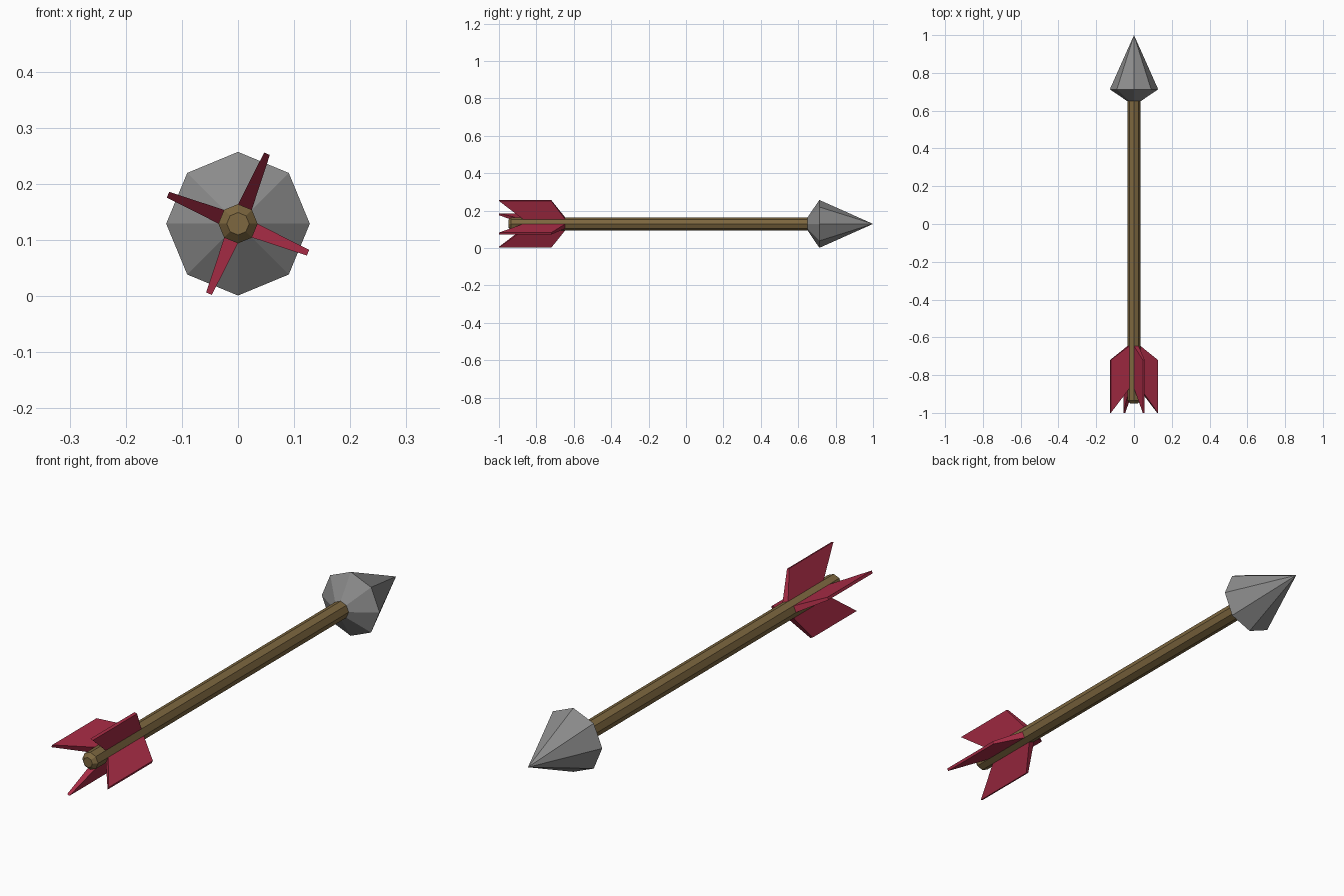
import bpy, bmesh, math

if "Cube" in bpy.data.objects:
    bpy.data.objects.remove(bpy.data.objects["Cube"])

CZ = 0.129      # height of the arrow axis
SIDES = 8


def material(name, rgb):
    m = bpy.data.materials.new(name)
    m.diffuse_color = (*rgb, 1)
    m.use_nodes = True
    m.node_tree.nodes["Principled BSDF"].inputs["Base Color"].default_value = m.diffuse_color
    return m


def finish(name, bm, mat):
    bmesh.ops.recalc_face_normals(bm, faces=bm.faces)
    me = bpy.data.meshes.new(name)
    bm.to_mesh(me)
    bm.free()
    me.materials.append(mat)
    ob = bpy.data.objects.new(name, me)
    bpy.context.collection.objects.link(ob)
    return ob


def lathe(name, profile, mat):
    """Eight-sided body along y from (y, radius) pairs; radius 0 is a point."""
    bm = bmesh.new()
    rings = []
    for y, r in profile:
        n = SIDES if r > 0 else 1
        rings.append([bm.verts.new((r * math.cos(i * math.tau / SIDES), y,
                                    CZ + r * math.sin(i * math.tau / SIDES)))
                      for i in range(n)])
    for a, b in zip(rings, rings[1:]):
        for i in range(SIDES):
            j = (i + 1) % SIDES
            if len(b) == 1:
                bm.faces.new((a[i], a[j], b[0]))
            else:
                bm.faces.new((a[i], a[j], b[j], b[i]))
    for ring in (rings[0], rings[-1]):
        if len(ring) > 1:
            bm.faces.new(ring)
    return finish(name, bm, mat)


def fin(name, angle, mat):
    """Tapered feather growing from one flat side of the shaft."""
    # (y, radius, half thickness)
    outline = [(-0.645, 0.031, 0.0133), (-0.72, 0.135, 0.0055),
               (-1.0, 0.135, 0.0055), (-0.87, 0.031, 0.0133)]
    c, s = math.cos(angle), math.sin(angle)
    bm = bmesh.new()
    left, right = [[bm.verts.new((r * c - k * t * s, y, CZ + r * s + k * t * c))
                    for y, r, t in outline] for k in (-1, 1)]
    bm.faces.new(left)
    bm.faces.new(right[::-1])
    for i in range(4):
        j = (i + 1) % 4
        bm.faces.new((left[i], right[i], right[j], left[j]))
    return finish(name, bm, mat)


wood = material("brown wood", (0.205, 0.135, 0.05))
steel = material("grey steel", (0.26, 0.26, 0.26))
feather = material("crimson feather", (0.39, 0.025, 0.06))

# Shaft with bevelled nock end
lathe("shaft", [(-0.95, 0.02), (-0.935, 0.035), (0.66, 0.035)], wood)
# Pointed head
lathe("arrow_head", [(0.65, 0.035), (0.713, 0.128), (1.0, 0)], steel)
# Four feathers on alternate shaft sides
for i in range(4):
    fin(f"feather_{i + 1}", math.radians(67.5 + 90 * i), feather)
